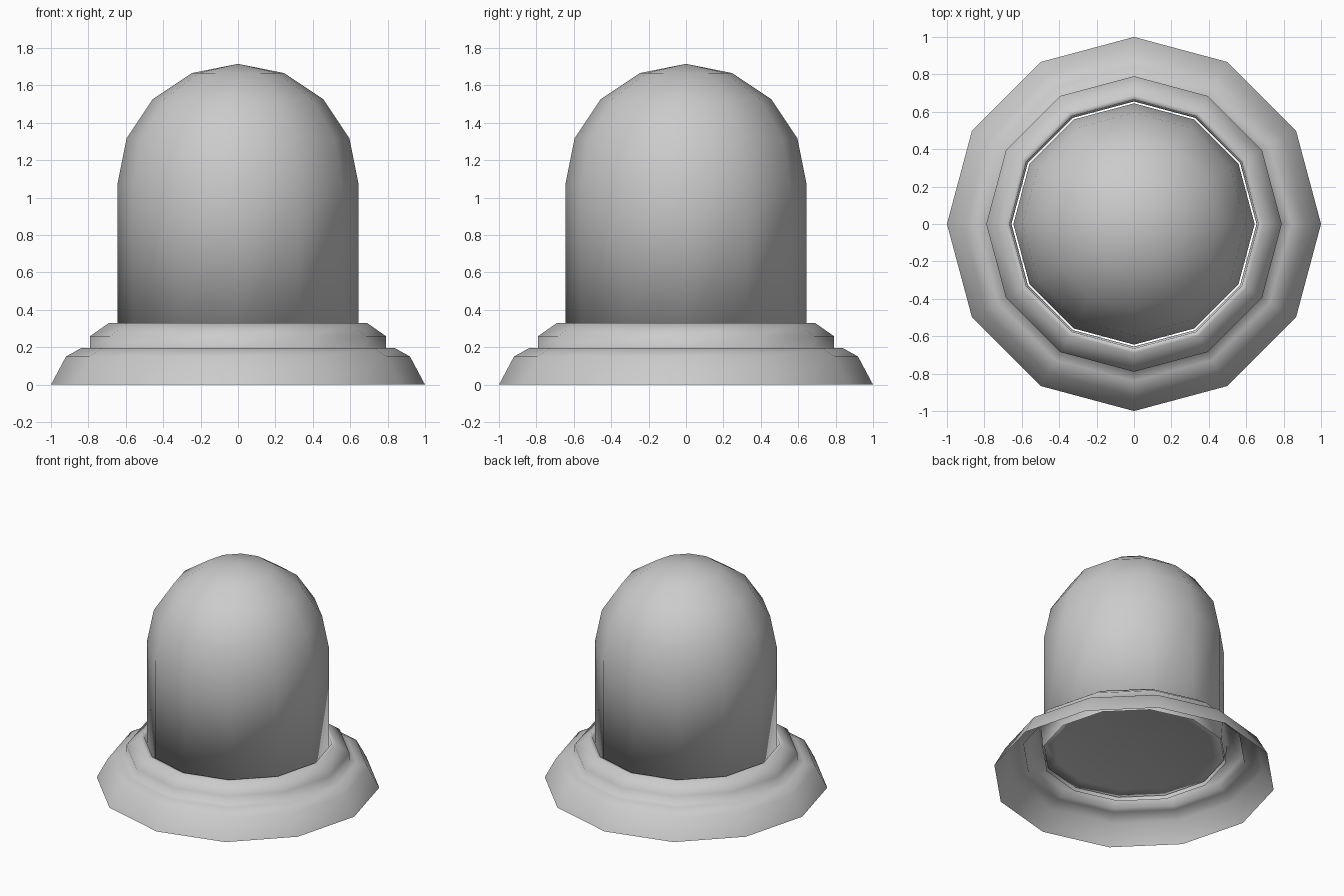
import bpy, bmesh
from math import cos, sin, pi, radians

if "Cube" in bpy.data.objects:
    bpy.data.objects.remove(bpy.data.objects["Cube"])

SIDES = 12


def lathe(name, profile, cap_start=False):
    """Revolve (radius, z) points round z; radius 0 becomes a pole."""
    bm = bmesh.new()
    rings = []
    for r, z in profile:
        if r == 0:
            rings.append([bm.verts.new((0, 0, z))] * SIDES)
        else:
            rings.append([bm.verts.new((r * cos(2 * pi * i / SIDES),
                                        r * sin(2 * pi * i / SIDES), z))
                          for i in range(SIDES)])
    for a, b in zip(rings, rings[1:]):
        for i in range(SIDES):
            j = (i + 1) % SIDES
            quad = [a[i], a[j], b[j], b[i]]
            bm.faces.new(list(dict.fromkeys(quad)))
    if cap_start:
        bm.faces.new(rings[0][::-1])
    for f in bm.faces:
        f.smooth = True
    mesh = bpy.data.meshes.new(name)
    bm.to_mesh(mesh)
    bm.free()
    ob = bpy.data.objects.new(name, mesh)
    bpy.context.collection.objects.link(ob)
    return ob


# Stepped base collar: open-bottomed shell with an inner lip
lathe("base_collar", [(1.0, 0), (0.92, 0.15), (0.84, 0.195), (0.79, 0.197),
                      (0.79, 0.26), (0.69, 0.33), (0.665, 0.33),
                      (0.655, 0.18)])

# Domed button: bevelled underside, straight wall, hemispherical top
R, SPRING = 0.645, 1.07
dome = [(R * cos(radians(a)), SPRING + R * sin(radians(a)))
        for a in (0, 22.5, 45, 67.5)]
lathe("domed_button", [(0.57, 0.225), (R, 0.205)] + dome + [(0, SPRING + R)],
      cap_start=True)
